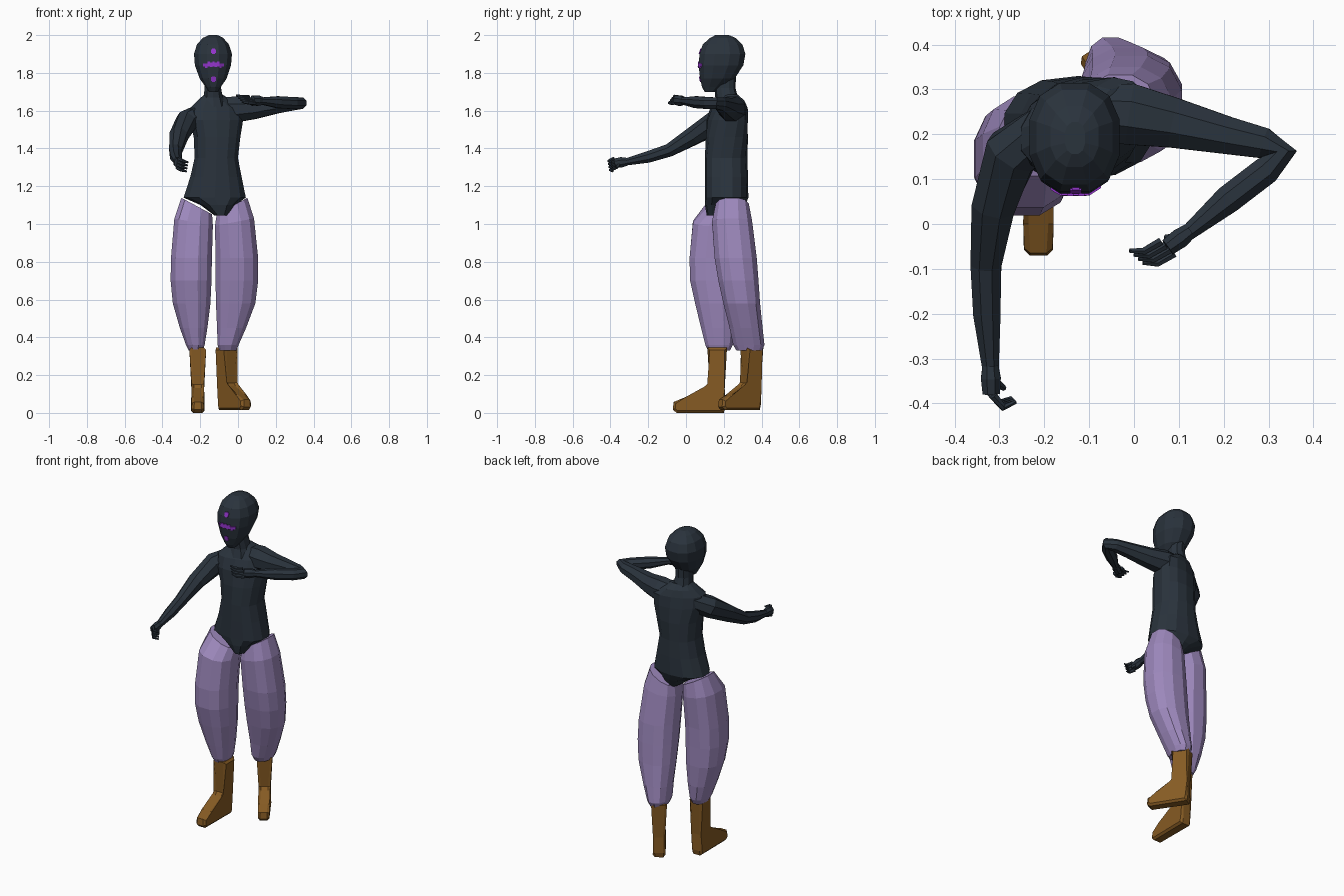
import bpy, bmesh, math
from mathutils import Vector
from mathutils.bvhtree import BVHTree

if "Cube" in bpy.data.objects:
    bpy.data.objects.remove(bpy.data.objects["Cube"])


def material(name, rgb):
    m = bpy.data.materials.new(name)
    m.diffuse_color = (*rgb, 1)
    m.use_nodes = True
    m.node_tree.nodes["Principled BSDF"].inputs["Base Color"].default_value = m.diffuse_color
    return m


SUIT = material("dark slate", (0.023, 0.033, 0.046))
PANTS = material("soft lilac", (0.34, 0.25, 0.51))
BOOT = material("brown leather", (0.24, 0.105, 0.017))
MARK = material("bright violet", (0.29, 0.035, 0.60))


def finish(name, bm, mat):
    bmesh.ops.recalc_face_normals(bm, faces=bm.faces)
    me = bpy.data.meshes.new(name)
    bm.to_mesh(me)
    me.materials.append(mat)
    ob = bpy.data.objects.new(name, me)
    bpy.context.collection.objects.link(ob)
    return ob


def skin(bm, rings):
    """Bridge equal rings of points and cap both ends."""
    vs = [[bm.verts.new(p) for p in r] for r in rings]
    n = len(vs[0])
    for a, b in zip(vs, vs[1:]):
        for i in range(n):
            j = (i + 1) % n
            bm.faces.new((a[i], a[j], b[j], b[i]))
    bm.faces.new(vs[0][::-1])
    bm.faces.new(vs[-1])


def loft(name, rows, mat, n=12, power=0.85):
    """Rows: z, x0, x1, y0, y1, optional y-shear, optional z-tilt across x."""
    rings = []
    for row in rows:
        z, x0, x1, y0, y1 = row[:5]
        shear, tilt = (list(row[5:]) + [0, 0])[:2]
        ring = []
        for i in range(n):
            t = math.tau * (i + 0.5) / n
            c, s = math.cos(t), math.sin(t)
            c = math.copysign(abs(c) ** power, c)
            s = math.copysign(abs(s) ** power, s)
            dx = c * (x1 - x0) / 2
            ring.append(((x0 + x1) / 2 + dx,
                         (y0 + y1) / 2 + s * (y1 - y0) / 2 + shear * dx,
                         z + tilt * c))
        rings.append(ring)
    bm = bmesh.new()
    skin(bm, rings)
    return finish(name, bm, mat)


def tube(bm, path, n=8, wide=1.0):
    """Path: x, y, z, radius."""
    pts = [Vector(p[:3]) for p in path]
    rings = []
    for i, p in enumerate(pts):
        d = (pts[min(i + 1, len(pts) - 1)] - pts[max(i - 1, 0)]).normalized()
        side = d.cross(Vector((0, 0, 1))).normalized()
        up = side.cross(d)
        r = path[i][3]
        rings.append([p + side * math.cos(math.tau * (k + .5) / n) * r
                      + up * math.sin(math.tau * (k + .5) / n) * r * wide for k in range(n)])
    skin(bm, rings)


# head and neck
head = loft("head", [
    (1.700, -.155, -.105, .098, .16),
    (1.725, -.172, -.090, .083, .20),
    (1.770, -.205, -.058, .072, .26),
    (1.840, -.231, -.034, .063, .307),
    (1.900, -.236, -.029, .068, .318),
    (1.950, -.220, -.045, .085, .302),
    (1.985, -.188, -.077, .125, .265),
    (2.000, -.155, -.108, .155, .228)], SUIT, 12)
loft("neck", [
    (1.62, -.20, -.06, .14, .30),
    (1.67, -.185, -.078, .155, .275),
    (1.72, -.178, -.088, .15, .262),
    (1.79, -.178, -.088, .15, .265)], SUIT, 10)

# torso with narrow crotch
loft("torso", [
    (1.045, -.125, -.055, .11, .29),
    (1.10, -.20, -.01, .10, .315),
    (1.14, -.292, .045, .10, .33),
    (1.25, -.255, .022, .10, .328),
    (1.35, -.232, .002, .10, .325),
    (1.46, -.237, .015, .105, .328, .1),
    (1.55, -.258, .03, .115, .322, .2),
    (1.615, -.255, .025, .14, .315, .28),
    (1.655, -.215, -.035, .165, .30, .3),
    (1.685, -.18, -.08, .18, .27, .3)], SUIT, 14)

# arms
for name, path in (
    ("right_arm", [(-.19, .22, 1.585, .055), (-.272, .16, 1.54, .064), (-.313, .04, 1.467, .052),
                   (-.330, -.09, 1.390, .037), (-.328, -.20, 1.355, .033), (-.320, -.32, 1.328, .020)]),
    ("left_arm", [(-.08, .25, 1.61, .065), (-.01, .245, 1.607, .074), (.09, .225, 1.612, .060),
                  (.21, .197, 1.628, .045), (.29, .180, 1.636, .037), (.332, .160, 1.64, .033),
                  (.295, .120, 1.64, .034), (.21, .055, 1.645, .034), (.12, -.02, 1.652, .019)])):
    bm = bmesh.new()
    tube(bm, path)
    finish(name, bm, SUIT)


def hand(name, wrist, knuckle, spread, mid, tip, thumb):
    bm = bmesh.new()
    w, k, s = Vector(wrist), Vector(knuckle), Vector(spread)
    tube(bm, [(*w, .019), (*w.lerp(k, .45), .024), (*k, .021)], 8, 1.25)
    for i in range(4):
        a = k + s * (i - 1.5)
        b = a + Vector(mid)
        c = b + Vector(tip)
        tube(bm, [(*a, .010), (*b, .009), (*c, .005)], 6)
    a = w.lerp(k, .5)
    b = a + Vector(thumb)
    tube(bm, [(*a, .012), (*a.lerp(b, .6), .010), (*b, .006)], 6)
    finish(name, bm, SUIT)


hand("right_hand", (-.32, -.315, 1.33), (-.318, -.378, 1.322), (.003, -.003, .016),
     (.022, -.026, -.012), (.028, .012, -.008), (.03, -.02, -.03))
hand("left_hand", (.125, -.015, 1.652), (.075, -.052, 1.655), (.010, -.009, -.011),
     (-.038, -.022, .003), (-.032, .001, .006), (-.03, .004, -.025))

# baggy trousers with slanted leg openings and gathered cuffs
loft("right_trouser_leg", [
    (1.095, -.302, -.135, .105, .275, 0, -.045),
    (1.01, -.340, -.130, .033, .288, 0, -.02),
    (.82, -.358, -.135, .015, .275),
    (.70, -.360, -.137, .018, .272),
    (.58, -.348, -.143, .045, .27),
    (.45, -.310, -.160, .077, .262),
    (.36, -.277, -.175, .10, .25),
    (.33, -.262, -.185, .115, .235)], PANTS)
loft("left_trouser_leg", [
    (1.095, -.115, .052, .155, .335, 0, .045),
    (1.01, -.125, .088, .135, .353, 0, .02),
    (.82, -.122, .110, .148, .378),
    (.70, -.122, .110, .168, .387),
    (.58, -.120, .095, .195, .395),
    (.45, -.113, .045, .228, .408),
    (.36, -.110, .005, .247, .418),
    (.33, -.100, -.008, .265, .405)], PANTS)


def boot(name, x, y, z, turn, length):
    """Side profile (forward, up, half width) turned about the ankle."""
    prof = [(-.035, 0, .036), (.215, 0, .034), (.235, .018, .032), (.230, .058, .030),
            (.165, .085, .034), (.055, .132, .032), (.040, .150, .032), (.052, .345, .045),
            (-.052, .345, .045), (-.040, .130, .034), (-.042, .03, .036)]
    bm = bmesh.new()
    f = Vector((math.sin(turn), -math.cos(turn), 0))
    s = Vector((math.cos(turn), math.sin(turn), 0))
    base = Vector((x, y, z))
    sides = [[bm.verts.new(base + f * (u * (length if u > .06 else 1)) + s * k * w
                           + Vector((0, 0, h * (.345 - z) / .345)))
              for u, h, w in prof] for k in (-1, 1)]
    bm.faces.new(sides[0])
    bm.faces.new(sides[1][::-1])
    n = len(prof)
    rims = []
    for i in range(n):
        j = (i + 1) % n
        bm.faces.new((sides[0][j], sides[0][i], sides[1][i], sides[1][j]))
        rims += [bm.edges.get((r[i], r[j])) for r in sides]
    bmesh.ops.bevel(bm, geom=rims, offset=.012, segments=1, affect='EDGES')
    finish(name, bm, BOOT)


boot("right_boot", -.213, .165, 0, 0, 1.0)
boot("left_boot", -.06, .348, .015, math.radians(33), .85)

# painted face marks: thin plates laid on the face surface
hm = bmesh.new()
hm.from_mesh(head.data)
face = BVHTree.FromBMesh(hm)


def mark(name, cells):
    bm = bmesh.new()
    for x, z, w, h in cells:
        rings = []
        for off in (-.005, .003):
            rings.append([])
            for a, b in ((-1, -1), (1, -1), (1, 1), (-1, 1)):
                p = Vector((x + a * w / 2, -1, z + b * h / 2))
                hit = face.ray_cast(p, Vector((0, 1, 0)))[0]
                rings[-1].append((p.x, hit.y + off, p.z))
        skin(bm, rings)
    finish(name, bm, MARK)


mark("brow_mark", [(-.13, 1.914, .026, .020), (-.13, 1.914, .016, .028)])
mark("chin_mark", [(-.13, 1.767, .026, .020), (-.13, 1.767, .016, .028)])
mark("eye_band", [(-.13 + .0125 * i, 1.843 + (.004 if abs(i) < 3 else 0) - (.004 if i % 2 else 0),
                   .0125, .024 if abs(i) < 4 else .016) for i in range(-4, 5)])
hm.free()
